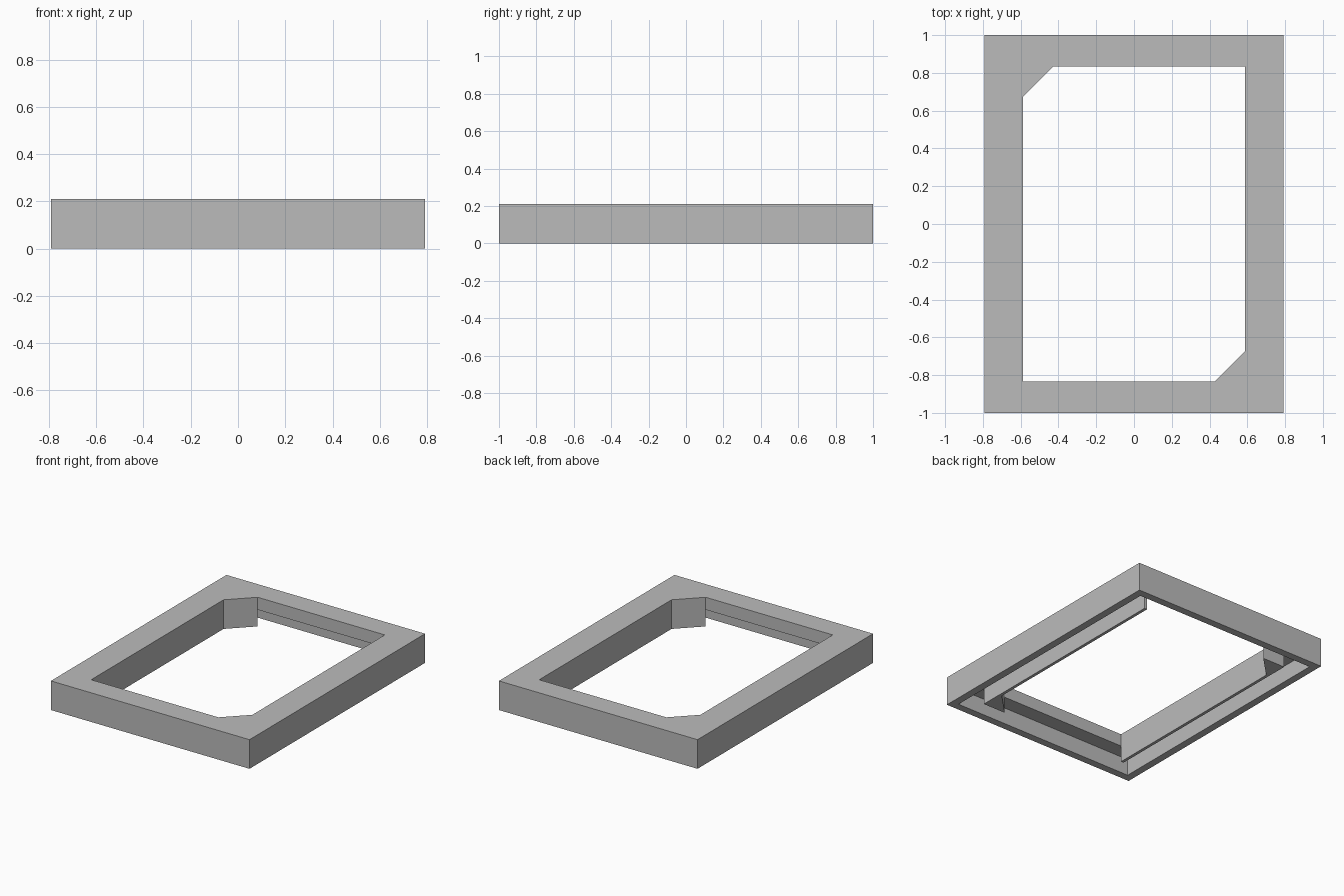
import bpy, bmesh

cube = bpy.data.objects.get("Cube")
if cube:
    bpy.data.objects.remove(cube)

grey = bpy.data.materials.new("plain_grey")
grey.use_nodes = True
COLOUR = (0.5, 0.5, 0.5, 1)
grey.diffuse_color = COLOUR
grey.node_tree.nodes["Principled BSDF"].inputs["Base Color"].default_value = COLOUR

# Main sizes: outer half width and depth, opening half width and depth
OX, OY = 0.792, 1.0
IX, IY = 0.587, 0.834
CUT = 0.16       # corner chamfer
RIM = 0.055      # outer wall thickness
WALL = 0.022     # inner wall thickness
TOP, PLATE = 0.21, 0.12


def rectangle(x, y):
    return [(-x, -y), (x, -y), (x, y), (-x, y)]


def finish(name, bm):
    bmesh.ops.remove_doubles(bm, verts=bm.verts, dist=0.0001)
    bmesh.ops.recalc_face_normals(bm, faces=bm.faces)
    mesh = bpy.data.meshes.new(name)
    bm.to_mesh(mesh)
    bm.free()
    mesh.materials.append(grey)
    obj = bpy.data.objects.new(name, mesh)
    bpy.context.collection.objects.link(obj)
    return obj


def prism(name, outline, z0, z1):
    """Extrude a closed outline between two heights."""
    bm = bmesh.new()
    face = bm.faces.new([bm.verts.new((x, y, z0)) for x, y in outline])
    out = bmesh.ops.extrude_face_region(bm, geom=[face])
    moved = [v for v in out["geom"] if isinstance(v, bmesh.types.BMVert)]
    bmesh.ops.translate(bm, verts=moved, vec=(0, 0, z1 - z0))
    return finish(name, bm)


# Frame body: nested rectangular loops bridged into a ring, open underneath
bm = bmesh.new()
loops = []
for x, y, z in [(OX, OY, TOP), (OX, OY, 0), (OX - RIM, OY - RIM, 0),
                (OX - RIM, OY - RIM, PLATE), (IX, IY, PLATE), (IX, IY, TOP)]:
    loops.append([bm.verts.new((px, py, z)) for px, py in rectangle(x, y)])
for i, a in enumerate(loops):
    b = loops[(i + 1) % len(loops)]
    for k in range(4):
        n = (k + 1) % 4
        bm.faces.new((a[k], a[n], b[n], b[k]))
finish("frame_body", bm)

# Inner side walls and the two diagonal corner blocks
for side, label in ((1, "left"), (-1, "right")):
    edge, back = side * IX, side * (IX + WALL)
    prism(label + "_inner_wall",
          [(edge, -IY), (back, -IY), (back, IY), (edge, IY)], 0, PLATE)
    prism(label + "_corner_block",
          [(edge, -side * IY), (edge, -side * (IY - CUT)),
           (side * (IX - CUT), -side * IY)], 0, TOP)
